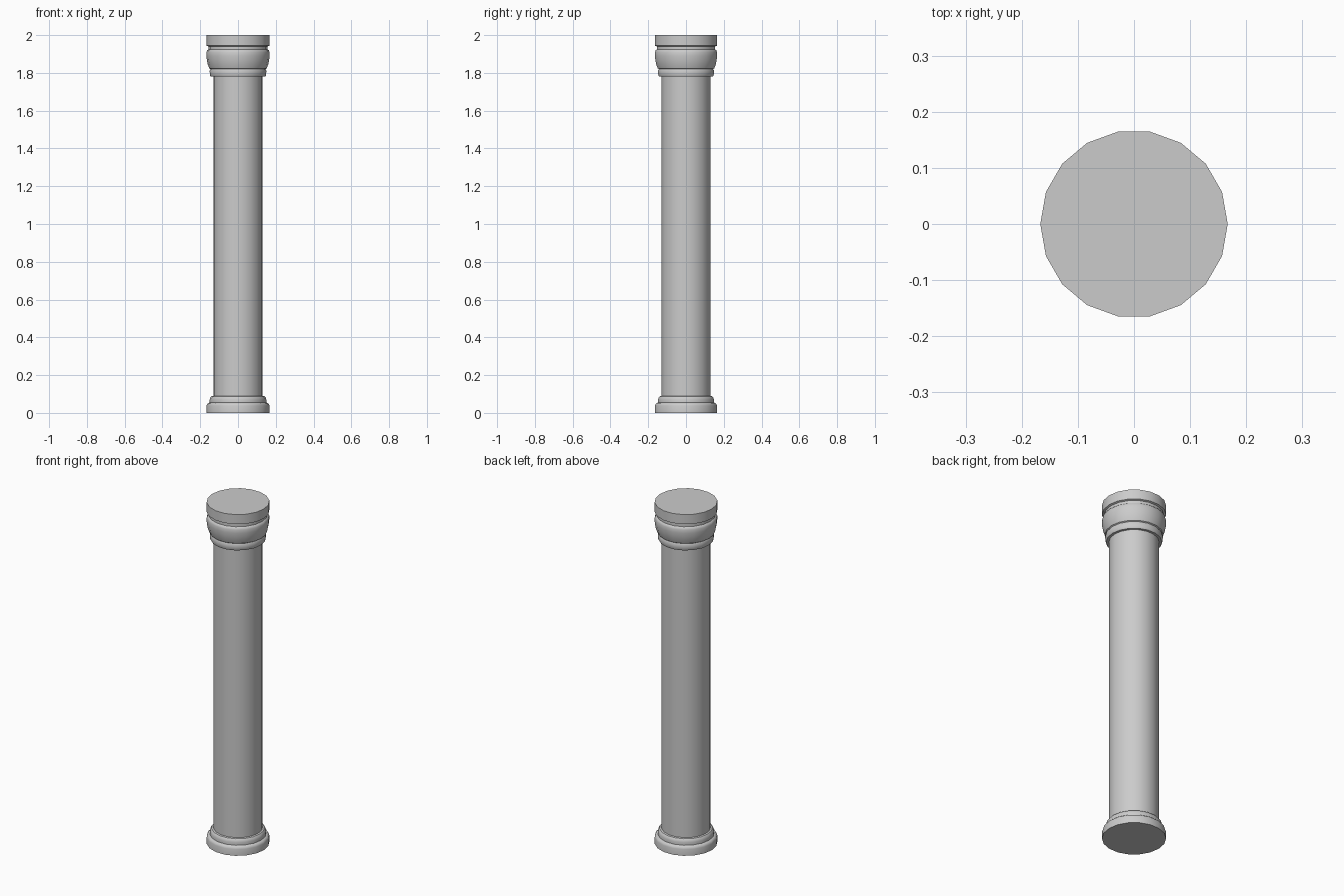
import bpy, bmesh
from math import cos, sin, tau, radians

if "Cube" in bpy.data.objects:
    bpy.data.objects.remove(bpy.data.objects["Cube"])

SIDES = 18
SHAFT_R = 0.131


def lathe(name, profile):
    """Turn a (radius, height) profile around z; radius 0 closes the end."""
    bm = bmesh.new()
    rings = []
    for r, z in profile:
        if r == 0:
            rings.append(None)
        else:
            rings.append([bm.verts.new((r * cos(tau * i / SIDES), r * sin(tau * i / SIDES), z))
                          for i in range(SIDES)])
    for low, high in zip(rings, rings[1:]):
        if low is None:
            bm.faces.new(high[::-1])
        elif high is None:
            bm.faces.new(low)
        else:
            for i in range(SIDES):
                j = (i + 1) % SIDES
                bm.faces.new((low[i], low[j], high[j], high[i]))
    mesh = bpy.data.meshes.new(name)
    bm.to_mesh(mesh)
    bm.free()
    obj = bpy.data.objects.new(name, mesh)
    bpy.context.collection.objects.link(obj)
    bpy.context.view_layer.objects.active = obj
    bpy.ops.object.select_all(action='DESELECT')
    obj.select_set(True)
    bpy.ops.object.shade_smooth_by_angle(angle=radians(35))
    return obj


# Stepped base with two rounded mouldings
lathe("base", [(0, 0), (0.167, 0), (0.167, 0.038), (0.164, 0.047), (0.157, 0.053),
               (0.150, 0.054), (0.150, 0.070), (0.147, 0.081), (0.141, 0.088),
               (SHAFT_R, 0.090)])

# Plain straight shaft
lathe("shaft", [(SHAFT_R, 0.090), (SHAFT_R, 1.780)])

# Capital: collar, flared bell, groove and top slab
lathe("capital", [(SHAFT_R, 1.780), (0.145, 1.780), (0.149, 1.787), (0.150, 1.813),
                  (0.146, 1.820), (0.152, 1.824), (0.160, 1.845), (0.165, 1.870),
                  (0.167, 1.890), (0.167, 1.910), (0.163, 1.920), (0.157, 1.924),
                  (0.157, 1.940), (0.167, 1.944), (0.167, 2.0), (0, 2.0)])
